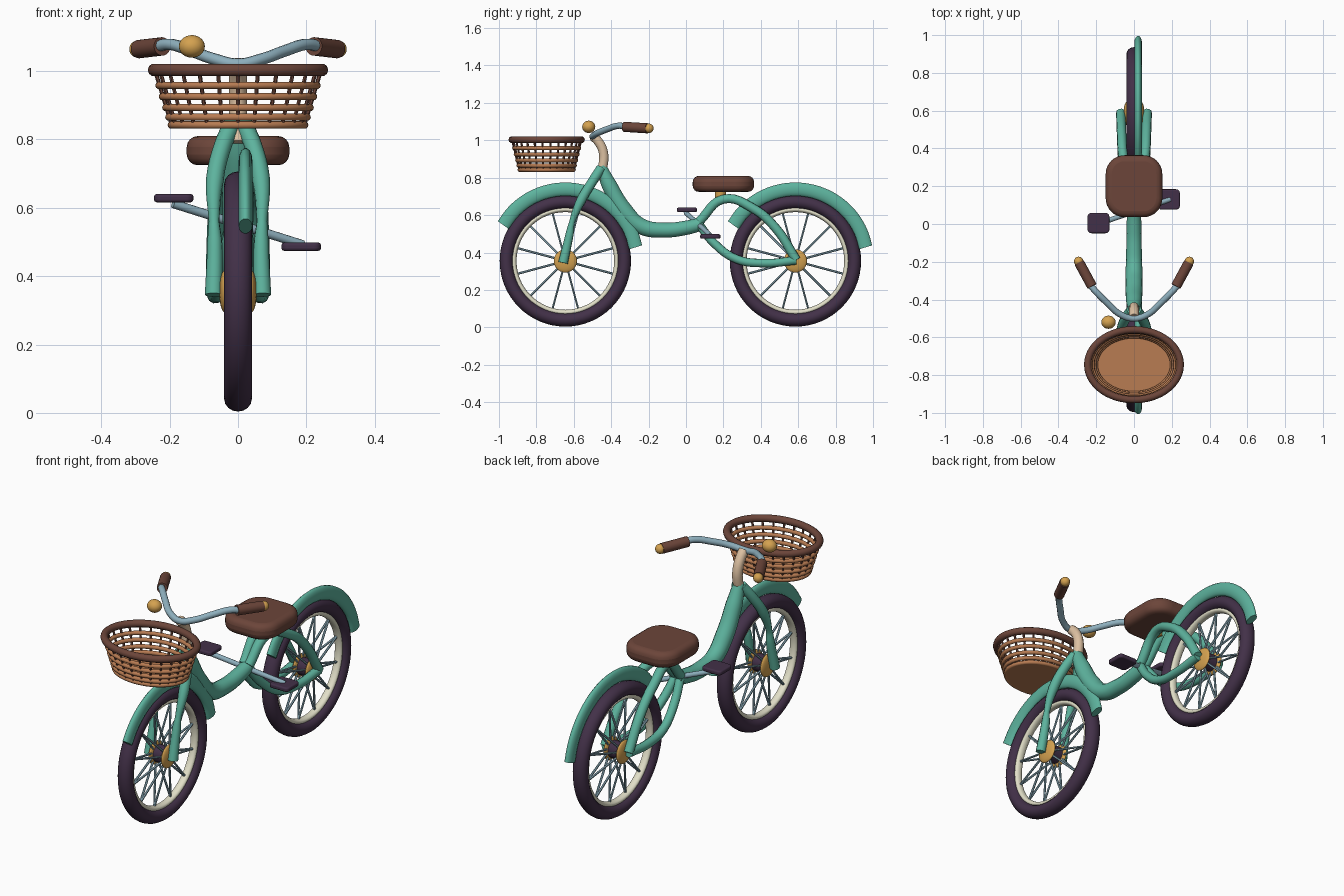
import bpy
from math import sin, cos, pi, radians
from mathutils import Vector

if "Cube" in bpy.data.objects:
    bpy.data.objects.remove(bpy.data.objects["Cube"])


def material(name, rgb):
    m = bpy.data.materials.new(name)
    m.use_nodes = True
    m.diffuse_color = (*rgb, 1)
    m.node_tree.nodes["Principled BSDF"].inputs["Base Color"].default_value = (*rgb, 1)
    return m


TEAL = material("teal paint", (0.11, 0.45, 0.34))
RUBBER = material("dark purple rubber", (0.055, 0.03, 0.065))
LEATHER = material("brown leather", (0.15, 0.06, 0.042))
GOLD = material("warm gold", (0.66, 0.36, 0.08))
CREAM = material("cream rim", (0.76, 0.74, 0.58))
BEIGE = material("beige stem", (0.72, 0.53, 0.36))
WICKER = material("wicker", (0.48, 0.20, 0.085))
STEEL = material("blue steel", (0.27, 0.43, 0.51))


def finish(name, mat, angle=40):
    ob = bpy.context.object
    ob.name = name
    ob.data.materials.clear()
    ob.data.materials.append(mat)
    bpy.ops.object.shade_smooth_by_angle(angle=radians(angle))
    return ob


def tube(name, mat, points, radius, radii=None, cyclic=False, sides=3, res=6):
    """Smooth round tube through the points."""
    cu = bpy.data.curves.new(name, 'CURVE')
    cu.dimensions = '3D'
    cu.bevel_depth, cu.bevel_resolution = radius, sides
    cu.resolution_u, cu.use_fill_caps = res, True
    sp = cu.splines.new('BEZIER')
    sp.bezier_points.add(len(points) - 1)
    sp.use_cyclic_u = cyclic
    for i, (bp, p) in enumerate(zip(sp.bezier_points, points)):
        bp.co = p
        bp.handle_left_type = bp.handle_right_type = 'AUTO'
        bp.radius = radii[i] if radii else 1
    ob = bpy.data.objects.new(name, cu)
    bpy.context.collection.objects.link(ob)
    bpy.ops.object.select_all(action='DESELECT')
    ob.select_set(True)
    bpy.context.view_layer.objects.active = ob
    bpy.ops.object.convert(target='MESH')
    return finish(name, mat)


def rod(name, mat, a, b, radius, sides=8):
    a, b = Vector(a), Vector(b)
    d = b - a
    bpy.ops.mesh.primitive_cylinder_add(vertices=sides, radius=radius, depth=d.length,
                                        location=(a + b) / 2,
                                        rotation=d.to_track_quat('Z', 'Y').to_euler())
    return finish(name, mat)


def ball(name, mat, loc, scale):
    bpy.ops.mesh.primitive_uv_sphere_add(segments=24, ring_count=14, radius=1, location=loc)
    bpy.context.object.scale = scale
    return finish(name, mat)


def ring(name, mat, loc, major, minor, widen):
    bpy.ops.mesh.primitive_torus_add(major_segments=64, minor_segments=16, major_radius=major,
                                     minor_radius=minor, location=loc, rotation=(0, pi / 2, 0))
    bpy.context.object.scale.z = widen
    return finish(name, mat)


def block(name, mat, loc, size, corner, edge):
    """Box with rounded upright corners and softened rims."""
    bpy.ops.mesh.primitive_cube_add(size=1, location=loc)
    ob = bpy.context.object
    ob.scale = size
    bpy.ops.object.transform_apply(location=False, rotation=False, scale=True)
    w = ob.data.attributes.new("bevel_weight_edge", 'FLOAT', 'EDGE')
    for e in ob.data.edges:
        v1, v2 = (ob.data.vertices[i].co for i in e.vertices)
        w.data[e.index].value = float(abs(v1.z - v2.z) > 0.001)
    b = ob.modifiers.new("corners", 'BEVEL')
    b.limit_method, b.width, b.segments = 'WEIGHT', corner, 8
    b = ob.modifiers.new("rims", 'BEVEL')
    b.limit_method, b.angle_limit, b.width, b.segments = 'ANGLE', radians(40), edge, 4
    return finish(name, mat)


# Wheels with hubs, spokes and mudguards
AXLE = 0.355
for end, cy in (("front", -0.645), ("rear", 0.585)):
    ring(end + "_tyre", RUBBER, (0, cy, AXLE), 0.315, 0.036, 1.12)
    ring(end + "_rim", CREAM, (0, cy, AXLE), 0.275, 0.014, 1.5)
    rod(end + "_hub", RUBBER, (-0.036, cy, AXLE), (0.036, cy, AXLE), 0.045, 24)
    for s, side in ((1, "left"), (-1, "right")):
        ball(f"{end}_hub_cap_{side}", GOLD, (s * 0.038, cy, AXLE), (0.017, 0.062, 0.062))
        for k in range(12):
            a = radians(15 + 30 * k)
            d = Vector((0, cos(a), sin(a)))
            c = Vector((0, cy, AXLE))
            rod(f"{end}_spoke_{side}", STEEL, c + d * 0.04 + Vector((s * 0.034, 0, 0)),
                c + d * 0.27, 0.006, 6)
    arc = [radians(150 - 139 * i / 12) for i in range(13)]
    guard = tube(end + "_mudguard", TEAL,
                 [(0, cy + 0.383 * cos(a), AXLE + 0.383 * sin(a)) for a in arc], 0.037, sides=5)
    guard.scale.x = 0.54
    guard.location.x = 0.022

# Frame
tube("main_tube", TEAL, [(0, -0.455, 0.86), (0, -0.41, 0.76), (0, -0.33, 0.625), (0, -0.24, 0.54),
                         (0, -0.12, 0.52), (0, 0, 0.532), (0, 0.09, 0.555)],
     0.042, [0.7, 1, 1.1, 1.05, 0.97, 0.93, 0.85], sides=5)
for s, side in ((1, "left"), (-1, "right")):
    tube("fork_" + side, TEAL,
         [(s * 0.015, -0.455, 0.85), (s * 0.045, -0.50, 0.78), (s * 0.068, -0.56, 0.68),
          (s * 0.07, -0.61, 0.56), (s * 0.068, -0.622, 0.50), (s * 0.071, -0.657, 0.345)],
         0.026, [1, 1, 1, 0.6, 0.85, 1])
    tube("seat_stay_" + side, TEAL,
         [(s * 0.015, 0.07, 0.565), (s * 0.03, 0.20, 0.685), (s * 0.058, 0.36, 0.635),
          (s * 0.066, 0.48, 0.53), (s * 0.07, 0.59, 0.36)], 0.025)
    tube("chain_stay_" + side, TEAL,
         [(s * 0.015, 0.07, 0.55), (s * 0.035, 0.15, 0.45), (s * 0.055, 0.27, 0.365),
          (s * 0.066, 0.42, 0.343), (s * 0.07, 0.59, 0.358)], 0.023)

# Seat
block("seat", LEATHER, (0, 0.2, 0.767), (0.3, 0.328, 0.085), 0.1, 0.032)
rod("seat_clamp", GOLD, (0, 0.185, 0.675), (0, 0.185, 0.735), 0.03, 20)

# Cranks and pedals
rod("crank", STEEL, (-0.19, 0.0, 0.612), (0.19, 0.13, 0.492), 0.013, 12)
block("pedal_right", RUBBER, (-0.188, 0.005, 0.628), (0.115, 0.108, 0.024), 0.02, 0.008)
block("pedal_left", RUBBER, (0.185, 0.13, 0.486), (0.115, 0.108, 0.024), 0.02, 0.008)

# Stem and handlebar
tube("stem", BEIGE, [(0, -0.468, 0.79), (0, -0.443, 0.87), (0, -0.443, 0.94), (0, -0.47, 0.995),
                     (0, -0.495, 1.02)], 0.026)
half = [(0.07, -0.48, 1.035), (0.14, -0.42, 1.06), (0.20, -0.36, 1.078), (0.235, -0.32, 1.073)]
tube("handlebar", STEEL, [(-x, y, z) for x, y, z in reversed(half)] + [(0, -0.50, 1.02)] + half, 0.017)
for s, side in ((1, "left"), (-1, "right")):
    rod("grip_" + side, LEATHER, (s * 0.222, -0.33, 1.072), (s * 0.29, -0.205, 1.064), 0.027, 20)
    ball("grip_cap_" + side, GOLD, (s * 0.293, -0.198, 1.064), (0.025, 0.025, 0.025))
ball("bell", GOLD, (-0.135, -0.52, 1.072), (0.038, 0.035, 0.033))

# Basket: woven hoops, uprights, rim and floor
CY, LOW, HIGH = -0.745, 0.842, 1.003


def wall(angle, z):
    t = (z - LOW) / (HIGH - LOW)
    return ((0.195 + 0.05 * t) * cos(angle), CY + (0.145 + 0.04 * t) * sin(angle), z)


def hoop(name, mat, z, radius):
    tube(name, mat, [wall(2 * pi * i / 24, z) for i in range(24)], radius, cyclic=True, res=3)


hoop("basket_rim", LEATHER, HIGH, 0.019)
for z in (LOW, 0.865, 0.893, 0.925, 0.958):
    hoop("basket_hoop", WICKER, z, 0.011)
for k in range(26):
    a = 2 * pi * (k + 0.5) / 26
    rod("basket_upright", LEATHER, wall(a, LOW), wall(a, HIGH), 0.006, 6)
bpy.ops.mesh.primitive_cylinder_add(vertices=48, radius=0.197, depth=0.022, location=(0, CY, 0.843))
bpy.context.object.scale.y = 0.75
finish("basket_floor", WICKER)
